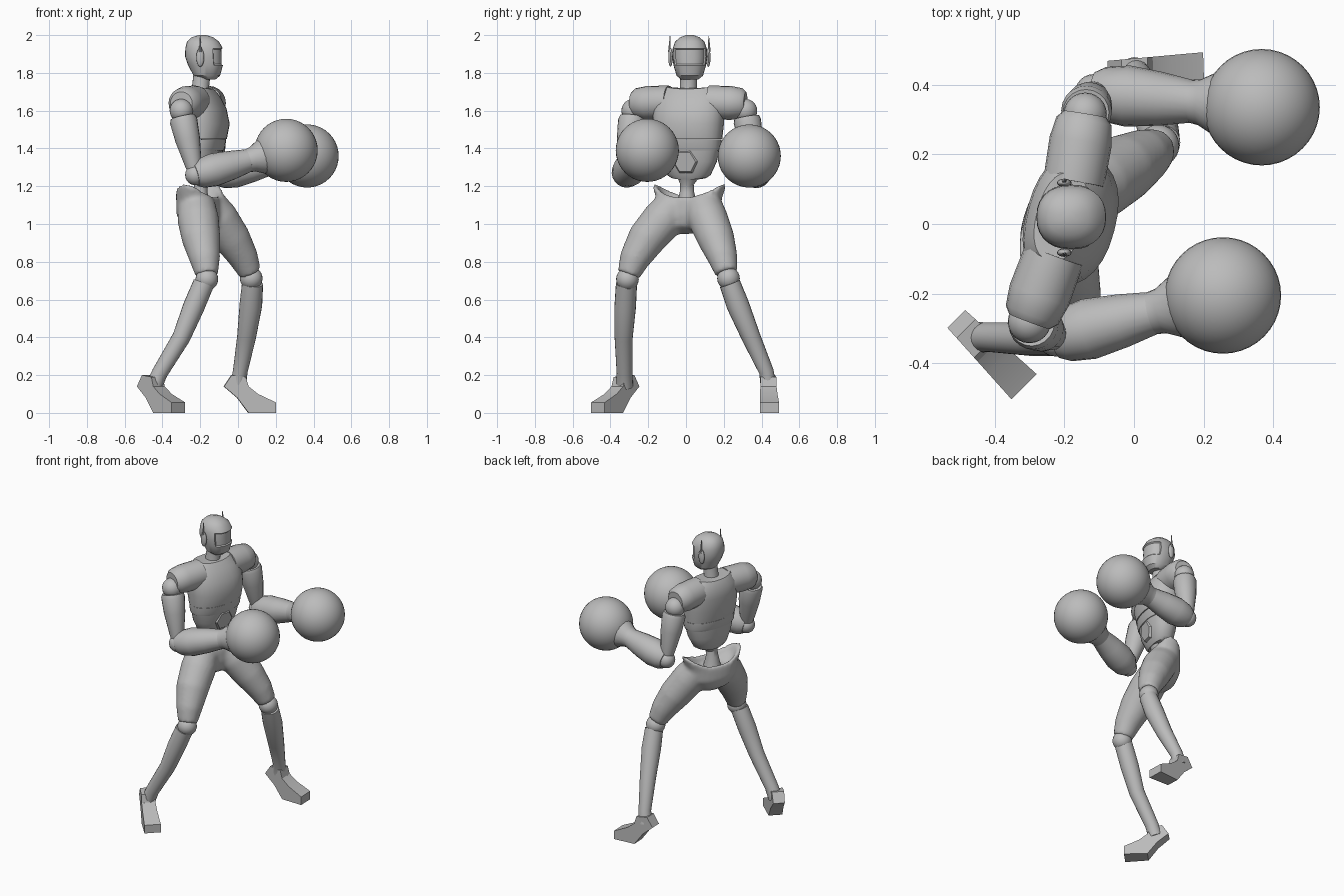
import bpy, bmesh
from math import sin, cos, tau, radians, copysign
from mathutils import Vector, Matrix

if "Cube" in bpy.data.objects:
    bpy.data.objects.remove(bpy.data.objects["Cube"])

grey = bpy.data.materials.new("plain grey")
grey.use_nodes = True
grey.diffuse_color = (0.5, 0.5, 0.5, 1)
grey.node_tree.nodes["Principled BSDF"].inputs["Base Color"].default_value = (0.5, 0.5, 0.5, 1)


def finish(name, bm, angle=35):
    bmesh.ops.recalc_face_normals(bm, faces=bm.faces)
    me = bpy.data.meshes.new(name)
    bm.to_mesh(me)
    bm.free()
    me.materials.append(grey)
    me.shade_smooth()
    me.set_sharp_from_angle(angle=radians(angle))
    ob = bpy.data.objects.new(name, me)
    bpy.context.collection.objects.link(ob)
    return ob


def skin_rings(bm, rings):
    """Bridge rings of points and cap both ends."""
    loops = [[bm.verts.new(p) for p in ring] for ring in rings]
    n = len(loops[0])
    for a, b in zip(loops, loops[1:]):
        for i in range(n):
            j = (i + 1) % n
            bm.faces.new((a[i], a[j], b[j], b[i]))
    bm.faces.new(loops[0][::-1])
    bm.faces.new(loops[-1])


def add_tube(bm, path, n=20):
    """Round limb through (x, y, z, radius) stations."""
    pts = [Vector(p[:3]) for p in path]
    rings = []
    for i, p in enumerate(pts):
        d = pts[min(i + 1, len(pts) - 1)] - pts[max(i - 1, 0)]
        q = Vector((1, 0, 0)) if abs(d.normalized().x) < 0.8 else Vector((0, 0, 1))
        u = (q - d * q.dot(d) / d.length_squared).normalized()
        w = d.normalized().cross(u)
        rings.append([p + path[i][3] * (u * cos(tau * k / n) + w * sin(tau * k / n))
                      for k in range(n)])
    skin_rings(bm, rings)


def tube(name, path, n=20):
    bm = bmesh.new()
    add_tube(bm, path, n)
    return finish(name, bm)


def add_stack(bm, origin, yaw, stations, n=28, power=0.88):
    """Rounded body through (z, forward offset, half depth, half width, side lift)."""
    rot = Matrix.Rotation(radians(yaw), 3, 'Z')
    rings = []
    for z, off, depth, width, lift in stations:
        ring = []
        for k in range(n):
            c, s = cos(tau * k / n), sin(tau * k / n)
            p = Vector((off + depth * copysign(abs(c) ** power, c),
                        width * copysign(abs(s) ** power, s), z + lift * s * s))
            ring.append(rot @ p + Vector((*origin, 0)))
        rings.append(ring)
    skin_rings(bm, rings)


def stack(name, origin, yaw, stations, n=28):
    bm = bmesh.new()
    add_stack(bm, origin, yaw, stations, n)
    return finish(name, bm)


def ball(name, centre, radius, scale=(1, 1, 1), segments=24):
    bm = bmesh.new()
    m = Matrix.Translation(centre) @ Matrix.Diagonal((*scale, 1))
    bmesh.ops.create_uvsphere(bm, u_segments=segments, v_segments=segments // 2,
                              radius=radius, matrix=m)
    return finish(name, bm)


# Head with a sunken visor
bm = bmesh.new()
add_stack(bm, (-0.18, 0.02), 0, [
    (1.765, 0.025, 0.035, 0.045, 0), (1.785, 0.015, 0.07, 0.07, 0),
    (1.84, 0.008, 0.092, 0.086, 0), (1.885, 0, 0.1, 0.093, 0),
    (1.93, 0, 0.099, 0.09, 0), (1.965, -0.005, 0.085, 0.078, 0),
    (1.988, -0.008, 0.058, 0.052, 0), (2.0, -0.008, 0.02, 0.02, 0)])
bm.faces.ensure_lookup_table()
visor = [f for f in bm.faces
         if 1.84 < f.calc_center_median().z < 1.935 and f.calc_center_median().x > -0.125]
bmesh.ops.recalc_face_normals(bm, faces=bm.faces)
bmesh.ops.inset_region(bm, faces=visor, thickness=0.006, depth=-0.007)
finish("head", bm)
tube("neck", [(-0.2, 0.012, 1.66, 0.055), (-0.2, 0.013, 1.71, 0.045), (-0.19, 0.015, 1.8, 0.045)])

# Ear pads and aerials
for side, name in ((1, "left"), (-1, "right")):
    y = 0.018 + side * 0.1
    ball(name + "_ear", (-0.2, y, 1.882), 0.05, (0.42, 0.24, 1), 16)
    tube(name + "_aerial", [(-0.2, y + side * 0.006, 1.91, 0.007),
                            (-0.2, y + side * 0.002, 1.995, 0.002)], 8)

# Torso in three shells above the waist joint
TRUNK, TURN = (-0.19, 0.015), -15
stack("chest", TRUNK, TURN, [
    (1.45, 0.01, 0.112, 0.182, 0), (1.53, 0.01, 0.128, 0.19, 0),
    (1.61, 0.0, 0.12, 0.192, 0), (1.675, -0.015, 0.1, 0.18, 0),
    (1.715, -0.02, 0.07, 0.13, 0.012), (1.72, -0.02, 0.05, 0.06, 0)])
stack("rib_band", TRUNK, TURN, [
    (1.39, 0.008, 0.098, 0.172, 0), (1.405, 0.008, 0.104, 0.176, 0), (1.447, 0.01, 0.108, 0.179, 0)])
stack("abdomen", TRUNK, TURN, [
    (1.235, 0, 0.055, 0.095, 0.01), (1.26, 0, 0.07, 0.118, 0),
    (1.33, 0.005, 0.088, 0.152, 0), (1.395, 0.008, 0.095, 0.168, 0)])
tube("waist_joint", [(-0.2, 0.005, 1.08, 0.06), (-0.2, 0.005, 1.17, 0.038),
                     (-0.195, 0.005, 1.21, 0.036), (-0.19, 0.01, 1.26, 0.065)])

# Six-sided belly plate
bm = bmesh.new()
plate = Matrix.Translation((-0.103, -0.005, 1.33)) @ Matrix.Rotation(radians(TURN), 4, 'Z') \
    @ Matrix.Rotation(radians(100), 4, 'Y')
bmesh.ops.create_cone(bm, cap_ends=True, segments=6, radius1=0.072, radius2=0.06,
                      depth=0.016, matrix=plate)
finish("belly_plate", bm)

# Pelvis and thighs merged into one smooth skin
bm = bmesh.new()
add_stack(bm, (-0.2, 0.015), -22, [
    (0.955, 0, 0.04, 0.05, -0.01), (0.99, 0, 0.09, 0.12, 0),
    (1.05, -0.005, 0.108, 0.165, 0), (1.11, -0.005, 0.105, 0.178, 0.02),
    (1.145, -0.005, 0.1, 0.208, 0.07), (1.14, -0.005, 0.08, 0.18, 0.065),
    (1.1, -0.005, 0.06, 0.13, 0.01)])
add_tube(bm, [(-0.16, 0.09, 1.1, 0.1), (-0.105, 0.115, 1.03, 0.106), (-0.03, 0.16, 0.92, 0.098),
              (0.03, 0.195, 0.82, 0.079), (0.065, 0.215, 0.74, 0.06)])
add_tube(bm, [(-0.22, -0.06, 1.1, 0.1), (-0.21, -0.125, 1.02, 0.11), (-0.195, -0.21, 0.92, 0.102),
              (-0.175, -0.275, 0.81, 0.08), (-0.165, -0.305, 0.73, 0.06)])
hips = finish("hips_and_thighs", bm)
remesh = hips.modifiers.new("merge", 'REMESH')
remesh.mode = 'VOXEL'
remesh.voxel_size = 0.012
remesh.use_smooth_shade = True
relax = hips.modifiers.new("relax", 'SMOOTH')
relax.iterations = 6

# Arms: shoulder, elbow, glove centre for each side
ARMS = {
    "left": ((-0.14, 0.315, 1.6), (-0.115, 0.375, 1.26), (0.366, 0.335, 1.36)),
    "right": ((-0.3, -0.28, 1.6), (-0.225, -0.325, 1.26), (0.255, -0.205, 1.39)),
}
for name, points in ARMS.items():
    shoulder, elbow, glove = map(Vector, points)
    root = Vector((*TRUNK, 1.645)).lerp(Vector((shoulder.x, shoulder.y, 1.645)), 0.35)
    cap = Vector((shoulder.x, shoulder.y, 1.638))
    tube(name + "_shoulder_cap", [(*root, 0.088), (*root.lerp(cap, 0.6), 0.09),
                                  (*root.lerp(cap, 0.9), 0.08), (*cap, 0.062)])
    ball(name + "_shoulder_joint", shoulder, 0.062)
    tube(name + "_upper_arm", [(*shoulder.lerp(elbow, t), r) for t, r in
                               ((0.1, 0.066), (0.16, 0.073), (0.45, 0.066), (0.85, 0.044), (0.95, 0.036))])
    ball(name + "_elbow_joint", elbow, 0.055)
    tube(name + "_forearm", [(*elbow.lerp(glove, t), r) for t, r in
                             ((0.0, 0.062), (0.06, 0.078), (0.2, 0.088), (0.4, 0.077), (0.6, 0.06), (0.66, 0.06))])
    tube(name + "_glove_cuff", [(*elbow.lerp(glove, t), r) for t, r in
                                ((0.58, 0.062), (0.63, 0.066), (0.72, 0.09), (0.8, 0.1))])
    ball(name + "_glove", glove, 0.167, segments=40)

# Lower legs with knee joints
SHINS = {
    "left": [(0.077, 0.232, 0.685, 0.056), (0.068, 0.275, 0.57, 0.06), (0.045, 0.345, 0.4, 0.05),
             (0.012, 0.425, 0.22, 0.039), (0.0, 0.437, 0.14, 0.042)],
    "right": [(-0.182, -0.315, 0.685, 0.056), (-0.235, -0.322, 0.56, 0.057), (-0.3, -0.33, 0.4, 0.048),
              (-0.415, -0.325, 0.21, 0.042), (-0.445, -0.325, 0.14, 0.044)],
}
for name, path in SHINS.items():
    tube(name + "_shin", path)
ball("left_knee_joint", (0.07, 0.225, 0.712), 0.06)
ball("right_knee_joint", (-0.165, -0.31, 0.708), 0.06)

# Feet: raised heel profile swept across the width
PROFILE = [(0, 0.14), (0.04, 0.2), (0.115, 0.19), (0.13, 0.14), (0.18, 0.1),
           (0.275, 0.055), (0.275, 0), (0.13, 0), (0.07, 0.08)]
for name, x, y, yaw in (("left", -0.075, 0.432, 2), ("right", -0.51, -0.272, -45)):
    bm = bmesh.new()
    place = Matrix.Translation((x, y, 0)) @ Matrix.Rotation(radians(yaw), 4, 'Z')
    skin_rings(bm, [[place @ Vector((f, s * (0.036 + 0.055 * f), z)) for f, z in PROFILE]
                    for s in (-1, 1)])
    finish(name + "_foot", bm, 20)
